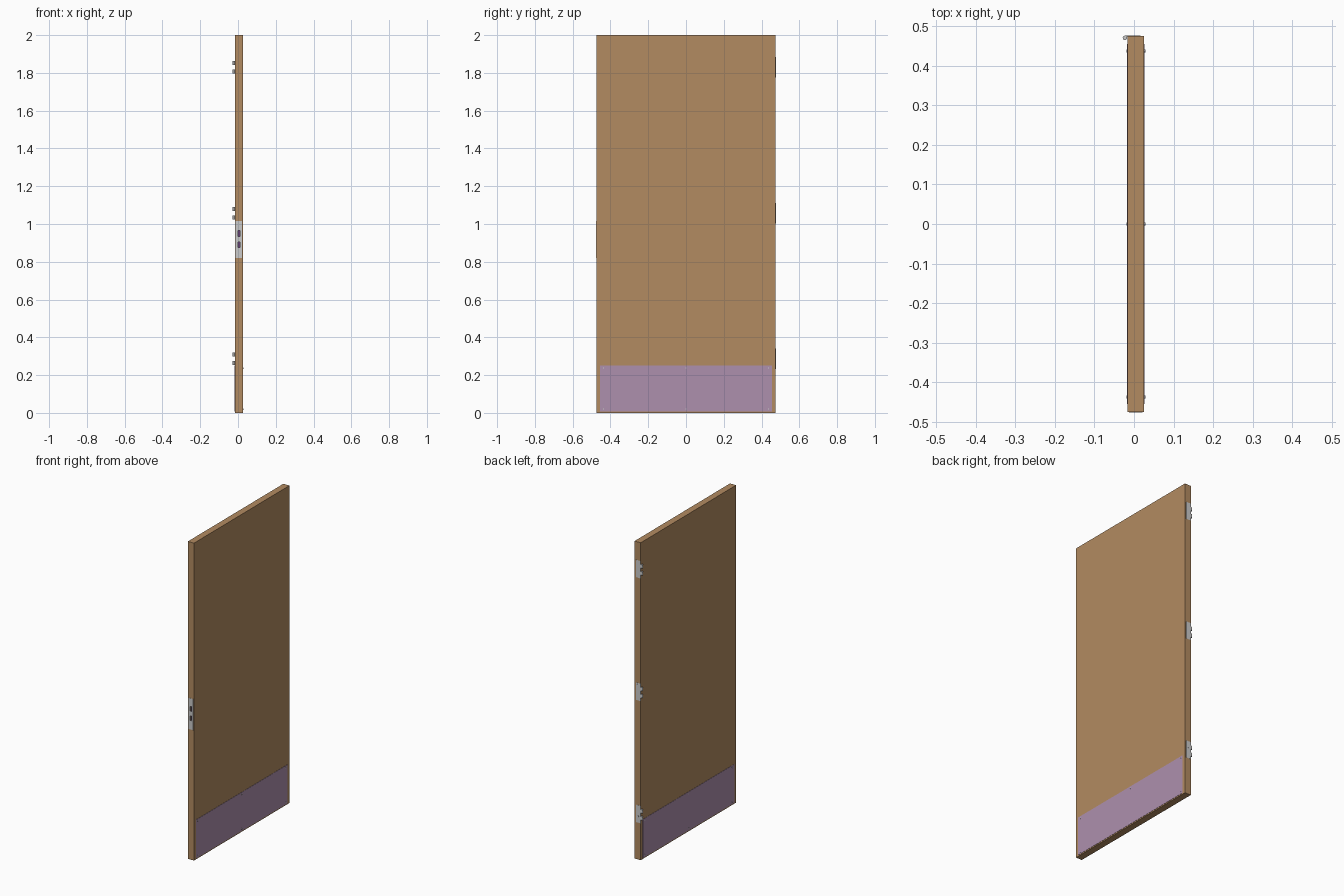
import bpy
from math import pi

if "Cube" in bpy.data.objects:
    bpy.data.objects.remove(bpy.data.objects["Cube"])

X0, X1, W, H = -0.0165, 0.0255, 0.475, 2.0   # door faces, half width, height
XC = (X0 + X1) / 2


def material(name, rgb):
    m = bpy.data.materials.new(name)
    m.diffuse_color = (*rgb, 1)
    m.use_nodes = True
    m.node_tree.nodes["Principled BSDF"].inputs["Base Color"].default_value = m.diffuse_color
    return m


WOOD = material("wood", (0.45, 0.26, 0.12))
KICK = material("kick_metal", (0.42, 0.28, 0.42))
DARK = material("lock_dark", (0.13, 0.05, 0.16))


def finish(name, mat=None):
    o = bpy.context.object
    o.name = name
    if mat:
        o.data.materials.append(mat)
    return o


def box(name, lo, hi, mat=None):
    bpy.ops.mesh.primitive_cube_add(size=1, location=[(a + b) / 2 for a, b in zip(lo, hi)])
    o = bpy.context.object
    o.scale = [b - a for a, b in zip(lo, hi)]
    bpy.ops.object.transform_apply(location=False, rotation=False, scale=True)
    return finish(name, mat)


def cyl(name, loc, r, depth, rot=(0, 0, 0), mat=None):
    bpy.ops.mesh.primitive_cylinder_add(vertices=24, radius=r, depth=depth, location=loc, rotation=rot)
    bpy.ops.object.shade_smooth_by_angle(angle=pi / 6)
    return finish(name, mat)


def cut(target, cutter):
    m = target.modifiers.new("cut", 'BOOLEAN')
    m.operation, m.object, m.solver = 'DIFFERENCE', cutter, 'EXACT'
    bpy.context.view_layer.objects.active = target
    bpy.ops.object.modifier_apply(modifier=m.name)
    bpy.data.objects.remove(cutter)


# Door leaf with a shallow lock pocket in the leading edge
door = box("door_leaf", (X0, -W, 0), (X1, W, H), WOOD)
cut(door, box("pocket_cutter", (XC - 0.007, -W - 0.01, 0.86), (XC + 0.007, -W + 0.02, 0.98)))
box("lock_case", (XC - 0.0068, -W + 0.008, 0.861), (XC + 0.0068, -W + 0.0195, 0.979), DARK)

# Lock face plate with latch and bolt openings
plate = box("lock_plate", (XC - 0.0165, -W - 0.0006, 0.82), (XC + 0.0165, -W + 0.0004, 1.016))
for z in (0.95, 0.891):
    cut(plate, box("hole_cutter", (XC - 0.005, -W - 0.01, z - 0.015),
                   (XC + 0.005, -W + 0.006, z + 0.015)))
for z in (0.838, 0.998):
    cyl("lock_screw", (XC, -W - 0.0004, z), 0.004, 0.001, (pi / 2, 0, 0))

# Kick plates on both faces, each held by six screws
for x, s in ((X0, -1), (X1, 1)):
    a, b = sorted((x, x + s * 0.0015))
    box("kick_plate", (a, -0.455, 0.007), (b, 0.455, 0.25), KICK)
    for y in (-0.437, 0, 0.437):
        for z in (0.02, 0.237):
            cyl("kick_screw", (x + s * 0.002, y, z), 0.0035, 0.002, (0, pi / 2, 0))

# Hinge halves: leaf, two knuckles with joining tabs, four screws
KX, KY, KR = -0.023, 0.47, 0.0055
for zc in (1.83, 1.057, 0.287):
    box("hinge_leaf", (X0, W - 0.002, zc - 0.055), (X0 + 0.033, W + 0.0005, zc + 0.055))
    for dz in (-0.022, 0.022):
        z = zc + dz
        cyl("hinge_knuckle", (KX, KY, z), KR, 0.022)
        box("hinge_tab", (KX, W - 0.002, z - 0.011), (X0, W + 0.0005, z + 0.011))
    for dz, x in ((-0.042, 0.008), (-0.015, 0), (0.015, 0), (0.042, 0.008)):
        cyl("hinge_screw", (x, W + 0.0003, zc + dz), 0.004, 0.001, (pi / 2, 0, 0))
